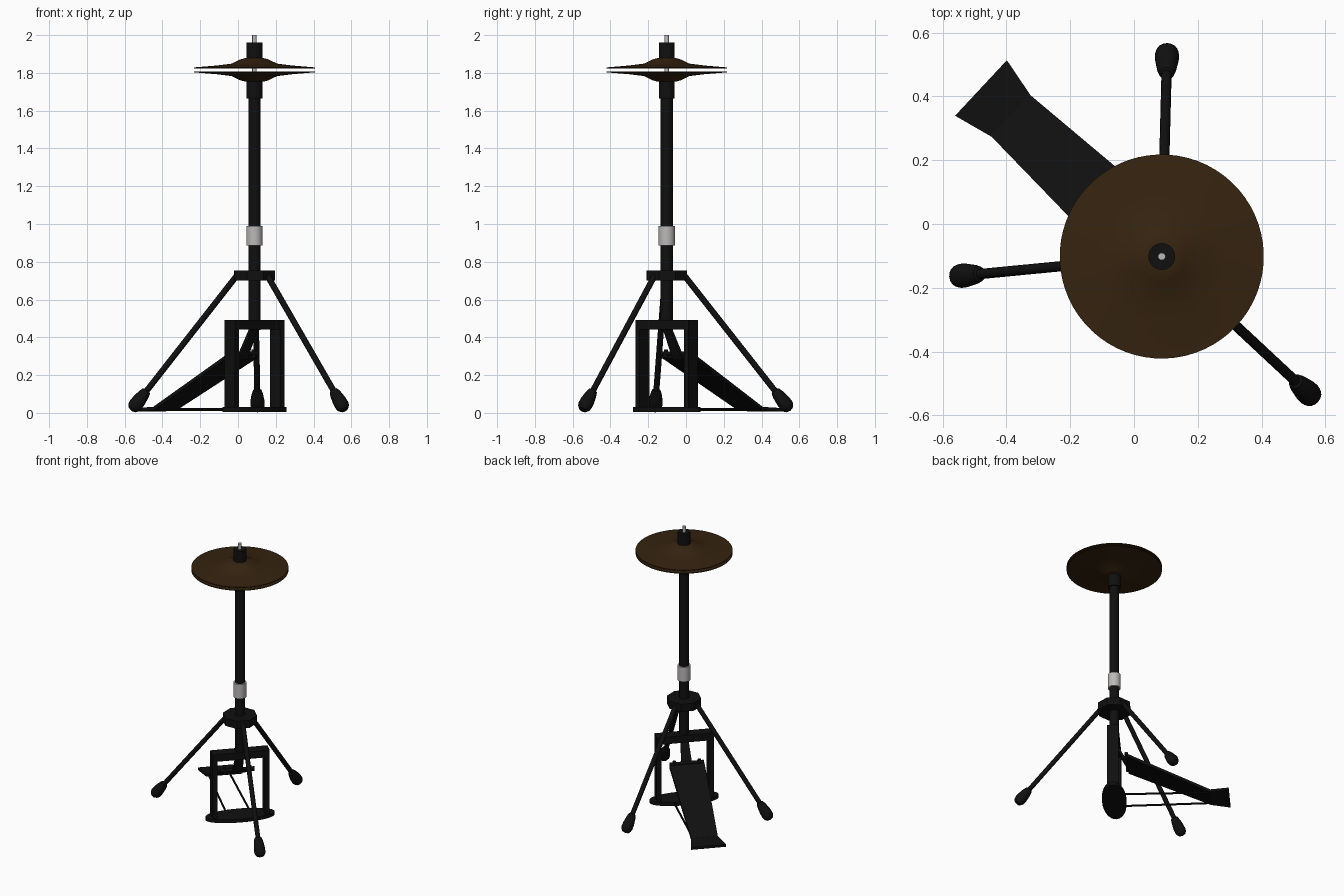
import bpy, bmesh
from math import radians, pi, sin, cos
from mathutils import Matrix, Vector

old = bpy.data.objects.get("Cube")
if old:
    bpy.data.objects.remove(old, do_unlink=True)


def material(name, rgb, rough=0.6):
    m = bpy.data.materials.new(name)
    m.use_nodes = True
    m.diffuse_color = (*rgb, 1)
    b = m.node_tree.nodes["Principled BSDF"]
    b.inputs["Base Color"].default_value = (*rgb, 1)
    b.inputs["Roughness"].default_value = rough
    return m


BLACK = material("black_metal", (0.005, 0.005, 0.005))
BRONZE = material("dark_bronze", (0.036, 0.017, 0.005))
SILVER = material("silver", (0.5, 0.48, 0.48))

# Local frame: origin on the pole axis, +x runs along the pedal towards its heel
STAND = Matrix.Translation((0.087, -0.102, 0)) @ Matrix.Rotation(radians(137), 4, 'Z')


def finish(name, bm, mat, matrix=None, smooth=False):
    bmesh.ops.recalc_face_normals(bm, faces=bm.faces)
    me = bpy.data.meshes.new(name)
    bm.to_mesh(me)
    bm.free()
    me.transform(STAND @ (matrix or Matrix()))
    me.materials.append(mat)
    ob = bpy.data.objects.new(name, me)
    bpy.context.collection.objects.link(ob)
    if smooth:
        bpy.ops.object.select_all(action='DESELECT')
        ob.select_set(True)
        bpy.context.view_layer.objects.active = ob
        bpy.ops.object.shade_smooth_by_angle(angle=radians(35))
    return ob


def lathe(name, profile, mat, segs=24, matrix=None, smooth=True):
    """Spin (radius, height) points about z; zero radius closes to a pole."""
    bm = bmesh.new()
    verts = [bm.verts.new((r, 0, z)) for r, z in profile]
    edges = [bm.edges.new(pair) for pair in zip(verts, verts[1:])]
    bmesh.ops.spin(bm, geom=verts + edges, cent=(0, 0, 0), axis=(0, 0, 1),
                   angle=2 * pi, steps=segs, use_duplicate=False)
    bmesh.ops.remove_doubles(bm, verts=bm.verts, dist=0.0005)
    return finish(name, bm, mat, matrix, smooth)


def cylinder(name, r, z0, z1, mat, segs=24, matrix=None, smooth=True):
    return lathe(name, [(0, z0), (r, z0), (r, z1), (0, z1)], mat, segs, matrix, smooth)


def rod(name, a, b, r, mat, segs=12):
    a, b = Vector(a), Vector(b)
    aim = Matrix.Translation(a) @ (b - a).to_track_quat('Z', 'Y').to_matrix().to_4x4()
    return cylinder(name, r, 0, (b - a).length, mat, segs, aim)


def box(name, size, centre, mat):
    bm = bmesh.new()
    bmesh.ops.create_cube(bm, size=1, matrix=Matrix.Translation(centre) @ Matrix.Diagonal((*size, 1)))
    return finish(name, bm, mat)


def strip(name, stations, thick, mat):
    """Plate through (x, half_width, top_z) stations."""
    bm = bmesh.new()
    rings = []
    for x, w, z in stations:
        rings.append([bm.verts.new(p) for p in
                      ((x, -w, z), (x, w, z), (x, w, z - thick), (x, -w, z - thick))])
    for a, b in zip(rings, rings[1:]):
        for i in range(4):
            j = (i + 1) % 4
            bm.faces.new((a[i], a[j], b[j], b[i]))
    bm.faces.new(rings[0])
    bm.faces.new(rings[-1])
    return finish(name, bm, mat)


# Centre pole, sleeve, collar and pull rod
cylinder("pole", 0.032, 0.44, 1.68, BLACK)
cylinder("height_sleeve", 0.043, 0.885, 0.99, SILVER)
cylinder("leg_collar", 0.115, 0.7, 0.755, BLACK, 8, Matrix.Rotation(pi / 8, 4, 'Z'), False)
cylinder("cymbal_seat", 0.042, 1.665, 1.765, BLACK)
cylinder("pull_rod", 0.012, 1.7, 2.0, SILVER, 12)
cylinder("clutch", 0.042, 1.868, 1.96, BLACK)

# Cymbal pair, the lower one mirrored
upper = [(0.012, 0.062), (0.05, 0.062), (0.075, 0.055), (0.12, 0.033), (0.2, 0.023), (0.32, 0.013)]
shell = upper + [(r, z - 0.005) for r, z in reversed(upper)] + upper[:1]
for name, side in (("top_cymbal", 1), ("bottom_cymbal", -1)):
    lathe(name, [(r, 1.816 + side * z) for r, z in shell], BRONZE, 64)

# Tripod legs with rubber feet
foot = [(0, -0.037), (0.022, -0.031), (0.034, -0.016), (0.038, 0), (0.037, 0.03),
        (0.031, 0.07), (0.024, 0.095), (0.017, 0.1), (0, 0.1)]
for name, angle in (("right", 48.5), ("back", -48.5), ("front", 180)):
    a = radians(angle)
    top = Vector((0.095 * cos(a), 0.095 * sin(a), 0.725))
    end = Vector((0.633 * cos(a), 0.633 * sin(a), 0.041))
    rod(name + "_leg", end, top, 0.016, BLACK)
    aim = Matrix.Translation(end) @ (top - end).to_track_quat('Z', 'Y').to_matrix().to_4x4()
    lathe(name + "_foot", foot, BLACK, 16, aim)

# Pedal frame on an oval base
cylinder("frame_base", 1, 0.005, 0.03, BLACK, 40, Matrix.Diagonal((0.082, 0.232, 1, 1)))
box("frame_top_bar", (0.075, 0.385, 0.052), (0, 0, 0.467), BLACK)
for name, s in (("left", 1), ("right", -1)):
    box(name + "_frame_post", (0.075, 0.032, 0.45), (0, s * 0.1765, 0.24), BLACK)
    rod(name + "_floor_rod", (0.03, s * 0.08, 0.018), (0.7, s * 0.07, 0.018), 0.007, BLACK, 8)
    rod(name + "_toe_knob", (0.085, s * 0.085, 0.29), (0.085, s * 0.085, 0.335), 0.011, BLACK)

# Foot pedal, heel plate and the strap that pulls the rod
strip("pedal_board", [(0.09, 0.118, 0.31), (0.65, 0.089, 0.032)], 0.02, BLACK)
strip("heel_plate", [(0.645, 0.089, 0.032), (0.775, 0.119, 0.025)], 0.018, BLACK)
rod("toe_bar", (0.085, -0.115, 0.315), (0.085, 0.115, 0.315), 0.011, BLACK)
strip("pull_strap", [(0.0, 0.026, 0.47), (0.085, 0.036, 0.31)], 0.03, BLACK)
